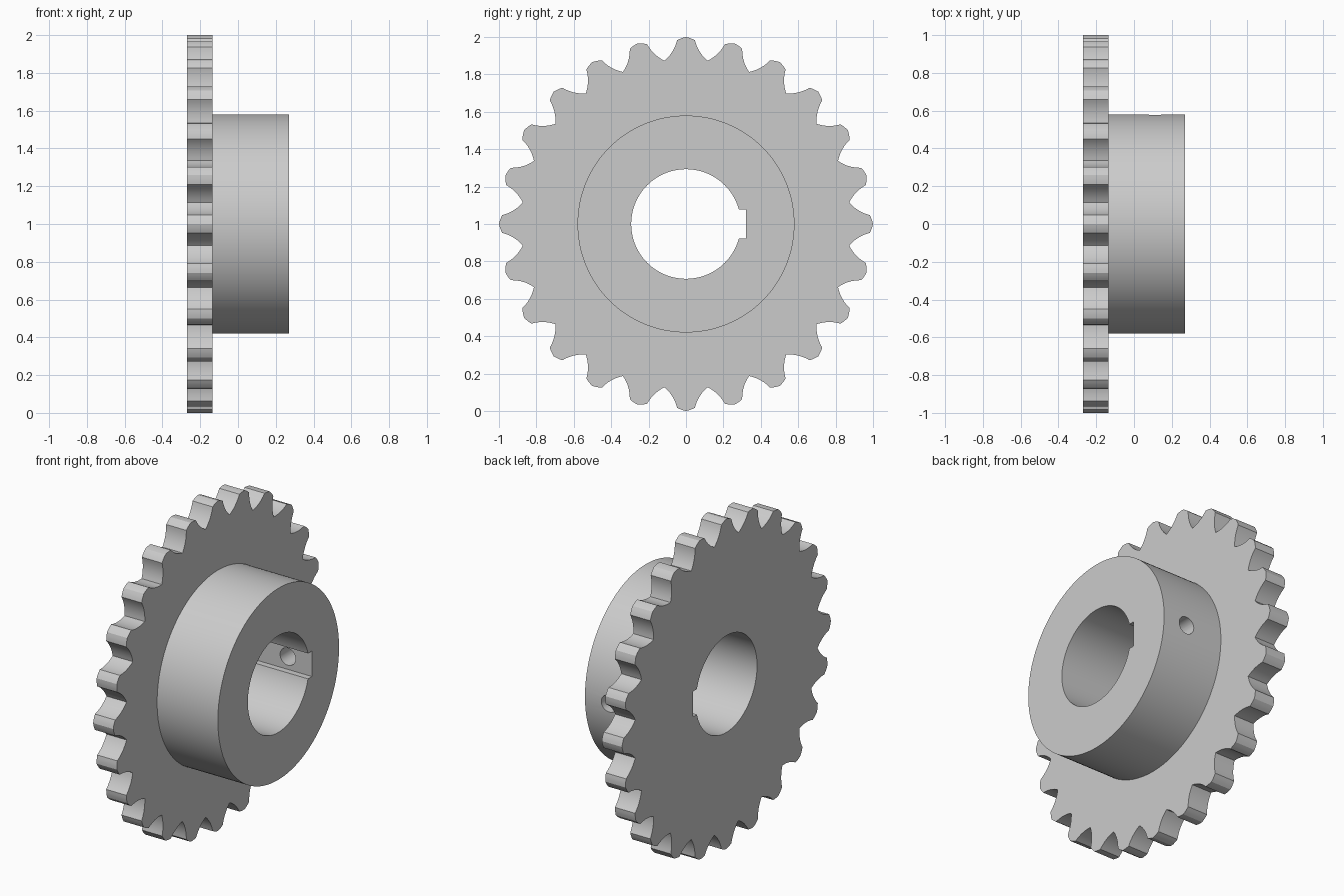
import bpy, bmesh, math
from mathutils import Vector, Matrix

cube = bpy.data.objects.get("Cube")
if cube:
    bpy.data.objects.remove(cube, do_unlink=True)

steel = bpy.data.materials.new("grey steel")
steel.use_nodes = True
steel.diffuse_color = (0.6, 0.6, 0.6, 1)
steel.node_tree.nodes["Principled BSDF"].inputs["Base Color"].default_value = (0.6, 0.6, 0.6, 1)

TEETH = 24
PLATE_LEFT, PLATE_RIGHT, HUB_END = -0.271, -0.136, 0.271
CENTRE_Z = 1.0


def circle(radius, count=128):
    return [Vector((radius * math.cos(i * math.tau / count),
                    radius * math.sin(i * math.tau / count))) for i in range(count)]


def arc(a, b, bulge, count):
    """Points from a up to (not including) b, bowed sideways by bulge."""
    d = b - a
    normal = Vector((d.y, -d.x)).normalized()
    return [a + d * t + normal * 4 * bulge * t * (1 - t)
            for t in (i / count for i in range(count))]


def prism(name, points, x0, x1):
    """Extrude a (y, z) outline along x."""
    bm = bmesh.new()
    face = bm.faces.new([bm.verts.new((x0, p.x, p.y + CENTRE_Z)) for p in points])
    new = bmesh.ops.extrude_face_region(bm, geom=[face])["geom"]
    bmesh.ops.translate(bm, vec=(x1 - x0, 0, 0),
                        verts=[v for v in new if isinstance(v, bmesh.types.BMVert)])
    bmesh.ops.recalc_face_normals(bm, faces=bm.faces)
    mesh = bpy.data.meshes.new(name)
    bm.to_mesh(mesh)
    bm.free()
    mesh.materials.append(steel)
    ob = bpy.data.objects.new(name, mesh)
    bpy.context.collection.objects.link(ob)
    return ob


def cut(target, cutters):
    bpy.context.view_layer.objects.active = target
    for cutter in cutters:
        mod = target.modifiers.new("cut", "BOOLEAN")
        mod.operation = "DIFFERENCE"
        mod.solver = "EXACT"
        mod.object = cutter
        bpy.ops.object.modifier_apply(modifier=mod.name)


# One tooth: root, concave flank, shoulder, pointed crown, then mirrored
half_pitch = math.pi / TEETH
root = Vector((0.88 * math.cos(half_pitch), -0.88 * math.sin(half_pitch)))
shoulder = Vector((0.982, -0.048))
tip = Vector((1.0, 0.0))
flip = lambda p: Vector((p.x, -p.y))
tooth = arc(root, shoulder, -0.010, 8) + arc(shoulder, tip, 0.002, 3)
tooth += [tip] + [flip(p) for p in reversed(tooth[1:])]

outline = []
for i in range(TEETH):
    turn = Matrix.Rotation(i * math.tau / TEETH, 2)
    outline += [turn @ p for p in tooth]

# Toothed plate and hub
plate = prism("toothed_plate", outline, PLATE_LEFT, PLATE_RIGHT)
hub = prism("hub", circle(0.58), PLATE_RIGHT, HUB_END)

# Cutters: bore, keyway and the set screw hole through the keyway
bore = prism("bore_cutter", circle(0.293), -1, 1)
keyway = prism("keyway_cutter",
               [Vector(p) for p in ((0, -0.077), (0.32, -0.077), (0.32, 0.077), (0, 0.077))], -1, 1)
screw = prism("screw_cutter", circle(0.052, 32), 0.2, 0.8)
screw.data.transform(Matrix.Translation((0.11, 0, CENTRE_Z))
                     @ Matrix.Rotation(math.pi / 2, 4, "Z")
                     @ Matrix.Translation((0, 0, -CENTRE_Z)))

cut(plate, [bore, keyway])
cut(hub, [bore, keyway, screw])
for cutter in (bore, keyway, screw):
    bpy.data.objects.remove(cutter, do_unlink=True)

# Smooth the curved walls, keep the edges crisp
bpy.ops.object.select_all(action="DESELECT")
for ob in (plate, hub):
    ob.select_set(True)
bpy.context.view_layer.objects.active = hub
bpy.ops.object.shade_smooth_by_angle(angle=math.radians(25))
